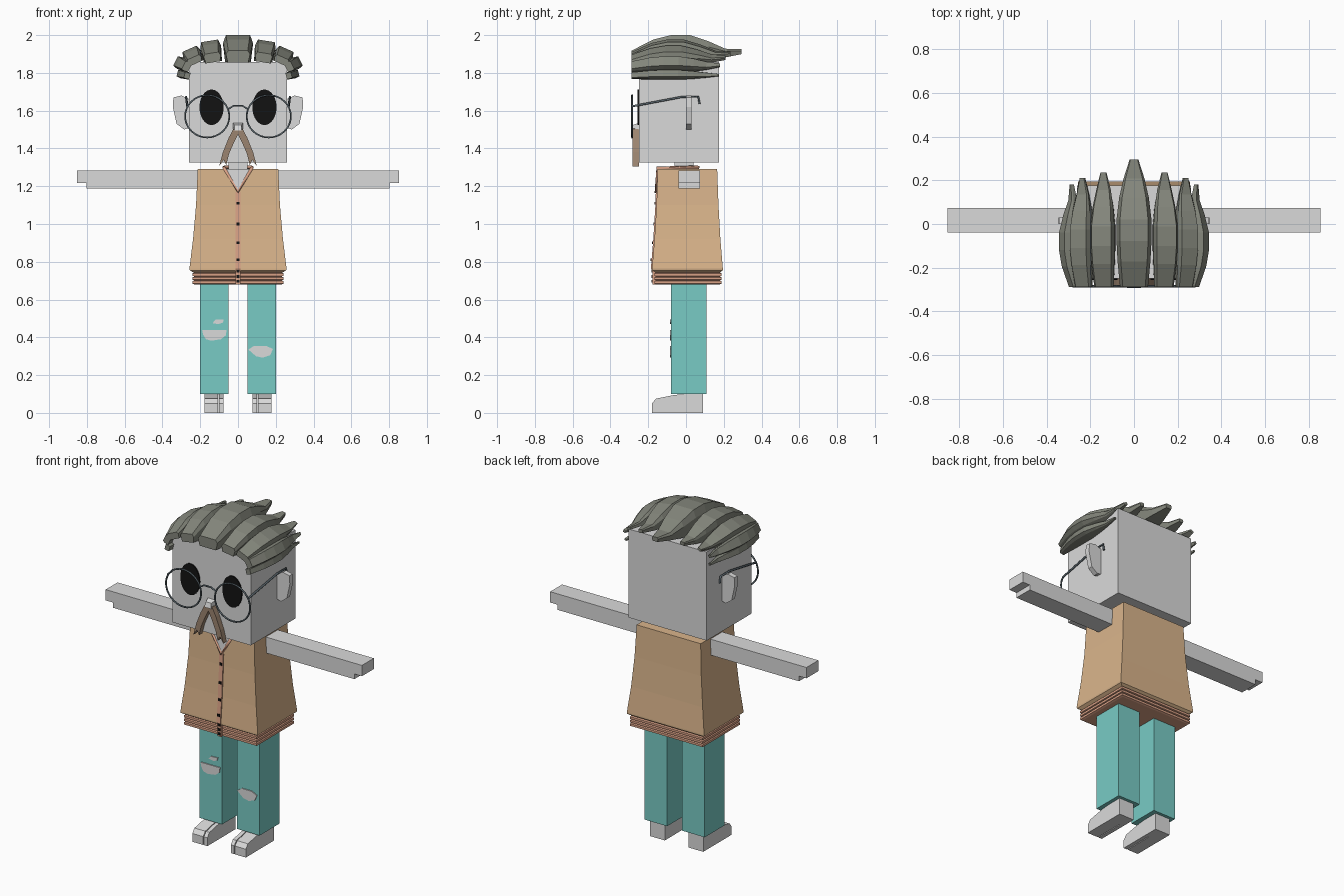
import bpy, bmesh, math
from mathutils import Vector

if "Cube" in bpy.data.objects:
    bpy.data.objects.remove(bpy.data.objects["Cube"])


def material(name, r, g, b):
    m = bpy.data.materials.new(name)
    m.use_nodes = True
    m.diffuse_color = (r, g, b, 1)
    bsdf = m.node_tree.nodes["Principled BSDF"]
    bsdf.inputs["Base Color"].default_value = (r, g, b, 1)
    bsdf.inputs["Roughness"].default_value = 0.8
    return m


SKIN = material("pale grey", 0.7, 0.7, 0.7)
TAN = material("tan", 0.7, 0.46, 0.26)
SALMON = material("salmon", 0.7, 0.36, 0.24)
TEAL = material("teal", 0.19, 0.6, 0.56)
HAIR = material("olive grey", 0.23, 0.24, 0.2)
BROWN = material("brown", 0.33, 0.23, 0.16)
STEEL = material("steel", 0.1, 0.13, 0.15)
BLACK = material("black", 0.006, 0.006, 0.006)


def loft(name, rings, mat):
    """Skin a list of equal point rings and cap both ends."""
    bm = bmesh.new()
    vs = [[bm.verts.new(p) for p in ring] for ring in rings]
    n = len(vs[0])
    for a, b in zip(vs, vs[1:]):
        for i in range(n):
            j = (i + 1) % n
            bm.faces.new((a[i], a[j], b[j], b[i]))
    bm.faces.new(vs[0])
    bm.faces.new(vs[-1])
    bmesh.ops.recalc_face_normals(bm, faces=bm.faces)
    me = bpy.data.meshes.new(name)
    bm.to_mesh(me)
    bm.free()
    me.materials.append(mat)
    ob = bpy.data.objects.new(name, me)
    bpy.context.collection.objects.link(ob)
    return ob


def rect(hx, y0, y1, z):
    return [(-hx, y0, z), (hx, y0, z), (hx, y1, z), (-hx, y1, z)]


def box(name, x0, x1, y0, y1, z0, z1, mat):
    rings = [[(x0, y0, z), (x1, y0, z), (x1, y1, z), (x0, y1, z)] for z in (z0, z1)]
    return loft(name, rings, mat)


def plate(name, outline, y0, y1, mat):
    """Extrude an x-z outline along y."""
    return loft(name, [[(x, y, z) for x, z in outline] for y in (y0, y1)], mat)


def tube(name, points, radius, mat, closed=False, sides=0):
    cu = bpy.data.curves.new(name, "CURVE")
    cu.dimensions = "3D"
    cu.bevel_depth = radius
    cu.bevel_resolution = sides
    cu.use_fill_caps = True
    sp = cu.splines.new("POLY")
    sp.points.add(len(points) - 1)
    for p, co in zip(sp.points, points):
        p.co = (*co, 1)
    sp.use_cyclic_u = closed
    cu.materials.append(mat)
    ob = bpy.data.objects.new(name, cu)
    bpy.context.collection.objects.link(ob)


def ellipse(cx, cz, rx, rz, n=32):
    turn = [math.tau * i / n for i in range(n)]
    return [(cx + rx * math.cos(t), cz + rz * math.sin(t)) for t in turn]


# Head and neck
box("head", -0.26, 0.26, -0.25, 0.175, 1.325, 1.858, SKIN)
box("neck", -0.05, 0.05, -0.06, 0.04, 1.27, 1.33, SKIN)
loft("nose", [
    [(-0.026, -0.25, 1.49), (0.026, -0.25, 1.49), (0.026, -0.25, 1.535), (-0.026, -0.25, 1.535)],
    [(-0.02, -0.288, 1.495), (0.02, -0.288, 1.495), (0.018, -0.28, 1.525), (-0.018, -0.28, 1.525)],
], SKIN)

# Shirt body, narrower at the shoulders
SHIRT = [(1.29, 0.213, -0.15, 0.165), (1.1, 0.222, -0.156, 0.172),
         (0.92, 0.238, -0.167, 0.182), (0.765, 0.257, -0.18, 0.195),
         (0.755, 0.255, -0.18, 0.195), (0.742, 0.235, -0.16, 0.178)]
loft("shirt", [rect(hx, a, b, z) for z, hx, a, b in SHIRT], TAN)


def front_y(z):
    for (za, _, ya, _), (zb, _, yb, _) in zip(SHIRT[:4], SHIRT[1:4]):
        if z >= zb:
            return ya + (yb - ya) * (za - z) / (za - zb)
    return -0.172


# Ribbed hem
rings = []
for i in range(3):
    z = 0.743 - i * 0.021
    rings += [rect(0.23, -0.158, 0.178, z), rect(0.242, -0.168, 0.188, z - 0.004),
              rect(0.242, -0.168, 0.188, z - 0.017), rect(0.23, -0.158, 0.178, z - 0.021)]
loft("ribbed_hem", rings, SALMON)

# Button strip and buttons
strip = [1.17, 1.1, 0.92, 0.765, 0.75, 0.68]
loft("button_strip", [rect(0.013, front_y(z) - 0.006, front_y(z) + 0.02, z) for z in strip], SALMON)
for z in (1.11, 1.0, 0.9, 0.81, 0.75, 0.722, 0.697):
    y = front_y(z)
    box("button", -0.008, 0.008, y - 0.011, y, z - 0.007, z + 0.007, BLACK)

# Open neckline and collar
loft("neckline", [
    [(-0.07, -0.153, 1.292), (0.07, -0.153, 1.292), (0, -0.157, 1.17)],
    [(-0.07, -0.145, 1.292), (0.07, -0.145, 1.292), (0, -0.148, 1.17)],
], SKIN)
tube("collar", [(0, -0.156, 1.17), (0.072, -0.15, 1.295), (0.075, 0.065, 1.3),
                (-0.075, 0.065, 1.3), (-0.072, -0.15, 1.295)], 0.011, SALMON, closed=True)

# Moustache half, (x, z)
LOBE = [(0, 1.512), (0.025, 1.503), (0.05, 1.455), (0.08, 1.38), (0.1, 1.305),
        (0.076, 1.34), (0.062, 1.312), (0.048, 1.37), (0.02, 1.435), (0, 1.475)]
# Ear outline, (x, z)
EAR = [(0.255, 1.66), (0.3, 1.68), (0.342, 1.67), (0.345, 1.62),
       (0.325, 1.53), (0.285, 1.5), (0.255, 1.51)]
# Foot side outline, (y, z)
FOOT = [(-0.18, 0), (-0.18, 0.05), (-0.16, 0.075), (-0.06, 0.095), (0, 0.1), (0, 0)]

for side, s in (("left", 1), ("right", -1)):
    plate(side + "_moustache", [(s * x, z) for x, z in LOBE], -0.282, -0.25, BROWN)
    plate(side + "_ear", [(s * x, z) for x, z in EAR], 0, 0.03, SKIN)
    plate(side + "_eye", ellipse(s * 0.14, 1.618, 0.064, 0.094), -0.257, -0.249, BLACK)

    # Glasses: round rim and temple hooked behind the ear
    rim = [(x, -0.285, z) for x, z in ellipse(s * 0.163, 1.57, 0.117, 0.112)]
    tube(side + "_rim", rim, 0.005, STEEL, closed=True, sides=1)
    tube(side + "_temple", [(s * 0.268, -0.285, 1.623), (s * 0.275, -0.02, 1.673),
                            (s * 0.275, 0.065, 1.673), (s * 0.275, 0.072, 1.635)],
         0.006, STEEL, sides=1)

    # Arm with a stepped fingertip
    outline = [(0.2, 1.187), (0.803, 1.187), (0.803, 1.218), (0.853, 1.218),
               (0.853, 1.283), (0.2, 1.283)]
    plate(side + "_arm", [(s * x, z) for x, z in outline], -0.04, 0.073, SKIN)

    # Trouser leg
    xs = sorted((s * 0.05, s * 0.2))
    box(side + "_trouser_leg", *xs, -0.08, 0.108, 0.1, 0.72, TEAL)

    # Foot: heel, toes and split big toe
    heel = sorted((s * 0.078, s * 0.178))
    box(side + "_heel", *heel, 0, 0.09, 0, 0.102, SKIN)
    for part, a, b in (("toes", 0.106, 0.178), ("big_toe", 0.078, 0.101)):
        loft(side + "_" + part, [[(s * x, y, z) for y, z in FOOT] for x in (a, b)], SKIN)

tube("glasses_bridge", [(-0.053, -0.285, 1.607), (-0.025, -0.287, 1.625),
                        (0.025, -0.287, 1.625), (0.053, -0.285, 1.607)], 0.005, STEEL, sides=1)

# Torn knees
plate("right_knee_tear", [(-0.19, 0.44), (-0.06, 0.44), (-0.065, 0.41), (-0.09, 0.39),
                          (-0.14, 0.382), (-0.17, 0.39), (-0.185, 0.415)], -0.086, -0.079, SKIN)
plate("right_small_tear", [(-0.135, 0.475), (-0.12, 0.493), (-0.075, 0.495),
                           (-0.08, 0.478), (-0.105, 0.47)], -0.086, -0.079, SKIN)
plate("left_knee_tear", [(0.055, 0.335), (0.085, 0.355), (0.15, 0.355), (0.185, 0.338),
                         (0.17, 0.305), (0.13, 0.292), (0.095, 0.3)], -0.086, -0.079, SKIN)

# Hair locks: (along, base height, top height, width), heights and widths as fractions
LOCK = [(0, 0, 0.43, 0.8), (0.2, 0, 0.84, 0.94), (0.36, 0, 1, 1), (0.53, 0, 1, 1),
        (0.7, 0.08, 0.77, 0.85), (0.85, 0.18, 0.5, 0.6), (1, 0.3, 0.48, 0.25)]


def hair_lock(name, x, z, tilt, height, half, back, s=1):
    a = math.radians(tilt)
    out = Vector((s * math.sin(a), 0, math.cos(a)))
    across = Vector((s * math.cos(a), 0, -math.sin(a)))
    rings = []
    for t, low, high, w in LOCK:
        c = Vector((s * x, -0.288 + t * (back + 0.288), z))
        w *= half
        mid = low + (high - low) * 0.7
        rings.append([c + across * u * w + out * h * height for u, h in
                      ((-0.85, low), (0.85, low), (1, mid), (0.8, high), (-0.8, high), (-1, mid))])
    loft(name, rings, HAIR)


hair_lock("crown_lock", 0, 1.856, 0, 0.144, 0.08, 0.295)
for side, s in (("left", 1), ("right", -1)):
    hair_lock(side + "_upper_lock", 0.132, 1.856, 9, 0.115, 0.056, 0.235, s)
    hair_lock(side + "_corner_lock", 0.222, 1.85, 24, 0.085, 0.05, 0.21, s)
    hair_lock(side + "_temple_lock", 0.255, 1.825, 63, 0.085, 0.034, 0.18, s)
    hair_lock(side + "_side_lock", 0.255, 1.782, 76, 0.068, 0.022, 0.175, s)
